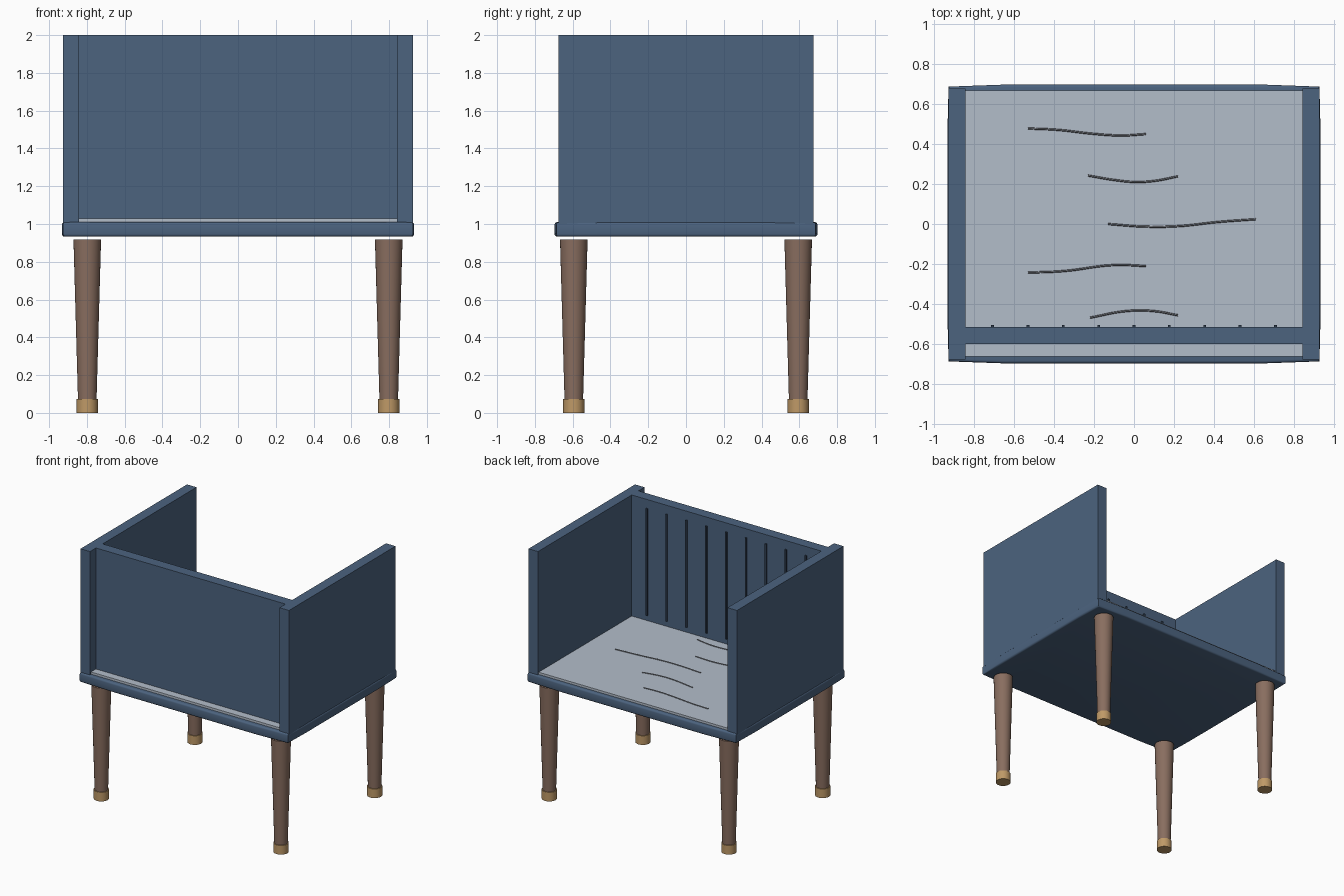
import bpy, bmesh, math
from mathutils import Vector

if "Cube" in bpy.data.objects:
    bpy.data.objects.remove(bpy.data.objects["Cube"])


def material(name, rgb):
    m = bpy.data.materials.new(name)
    m.use_nodes = True
    m.diffuse_color = (*rgb, 1)
    m.node_tree.nodes["Principled BSDF"].inputs["Base Color"].default_value = (*rgb, 1)
    return m


BLUE = material("slate blue", (0.072, 0.125, 0.212))
GROOVE = material("dark blue", (0.03, 0.05, 0.085))
MARBLE = material("pale marble", (0.45, 0.51, 0.59))
VEIN = material("vein grey", (0.15, 0.16, 0.18))
WOOD = material("walnut", (0.25, 0.155, 0.115))
BRASS = material("brass", (0.52, 0.32, 0.135))


def finish(name, bm, mat, smooth=False):
    bmesh.ops.recalc_face_normals(bm, faces=bm.faces)
    mesh = bpy.data.meshes.new(name)
    bm.to_mesh(mesh)
    bm.free()
    mesh.materials.append(mat)
    ob = bpy.data.objects.new(name, mesh)
    bpy.context.collection.objects.link(ob)
    if smooth:
        bpy.ops.object.select_all(action='DESELECT')
        ob.select_set(True)
        bpy.context.view_layer.objects.active = ob
        bpy.ops.object.shade_smooth_by_angle(angle=math.radians(35))
    return ob


def box(name, lo, hi, mat):
    bm = bmesh.new()
    bmesh.ops.create_cube(bm, size=1)
    lo, hi = Vector(lo), Vector(hi)
    for v in bm.verts:
        v.co = (lo + hi) / 2 + v.co * (hi - lo)
    return finish(name, bm, mat)


def cone(name, x, y, z0, z1, r0, r1, mat):
    bm = bmesh.new()
    bmesh.ops.create_cone(bm, cap_ends=True, segments=32,
                          radius1=r0, radius2=r1, depth=z1 - z0)
    bmesh.ops.translate(bm, verts=bm.verts, vec=(x, y, (z0 + z1) / 2))
    return finish(name, bm, mat, True)


# Base board: slightly bowed outline with rounded edges
quarter = [(0.932, 0.45), (0.926, 0.686), (0.65, 0.696)]
outline = []
for sx, sy in ((1, 1), (-1, 1), (-1, -1), (1, -1)):
    pts = quarter if sx * sy > 0 else quarter[::-1]
    outline += [(sx * x, sy * y) for x, y in pts]
bm = bmesh.new()
face = bm.faces.new([bm.verts.new((x, y, 0.933)) for x, y in outline])
ext = bmesh.ops.extrude_face_region(bm, geom=[face])
bmesh.ops.translate(bm, vec=(0, 0, 0.077),
                    verts=[g for g in ext["geom"] if isinstance(g, bmesh.types.BMVert)])
rims = [e for e in bm.edges if abs(e.verts[0].co.z - e.verts[1].co.z) < 1e-5]
bmesh.ops.bevel(bm, geom=rims, offset=0.014, segments=3, affect='EDGES', profile=0.5)
finish("base_board", bm, BLUE, True)

# Side panels
for side, s in (("left", 1), ("right", -1)):
    xs = sorted((s * 0.842, s * 0.926))
    box(side + "_panel", (xs[0], -0.676, 1.0), (xs[1], 0.676, 2.0), BLUE)

# Upright panel across the front, with vertical slats on its inner face
box("cross_panel", (-0.842, -0.6, 1.028), (0.842, -0.514, 2.0), BLUE)
for i in range(9):
    x = (i - 4) * 0.1765
    box(f"slat_{i + 1}", (x - 0.007, -0.516, 1.07), (x + 0.007, -0.504, 1.93), GROOVE)

# Marble top
box("marble_slab", (-0.842, -0.662, 1.005), (0.842, 0.667, 1.028), MARBLE)

# Marble veins: thin round strands lying on the slab
veins = [
    [(-0.53, 0.477), (-0.38, 0.47), (-0.2, 0.45), (-0.06, 0.442), (0.06, 0.449)],
    [(-0.23, 0.242), (-0.1, 0.22), (0.0, 0.21), (0.1, 0.215), (0.22, 0.238)],
    [(-0.13, 0.0), (0.05, -0.013), (0.22, -0.011), (0.42, 0.01), (0.61, 0.024)],
    [(-0.53, -0.243), (-0.35, -0.235), (-0.1, -0.205), (0.06, -0.21)],
    [(-0.22, -0.468), (-0.04, -0.435), (0.1, -0.435), (0.22, -0.456)],
]
for i, pts in enumerate(veins):
    curve = bpy.data.curves.new(f"vein_{i + 1}", 'CURVE')
    curve.dimensions = '3D'
    curve.bevel_depth = 0.005
    curve.bevel_resolution = 1
    curve.use_fill_caps = True
    spline = curve.splines.new('BEZIER')
    spline.bezier_points.add(len(pts) - 1)
    for p, (x, y) in zip(spline.bezier_points, pts):
        p.co = (x, y, 1.028)
        p.handle_left_type = p.handle_right_type = 'AUTO'
    spline.resolution_u = 6
    curve.materials.append(VEIN)
    bpy.context.collection.objects.link(bpy.data.objects.new(f"vein_{i + 1}", curve))

# Tapered legs with brass feet
for fb, sy in (("front", -1), ("back", 1)):
    for lr, sx in (("left", 1), ("right", -1)):
        x, y = sx * 0.798, sy * 0.594
        cone(f"{fb}_{lr}_leg", x, y, 0.03, 0.917, 0.048, 0.073, WOOD)
        cone(f"{fb}_{lr}_foot", x, y, 0.0, 0.073, 0.056, 0.056, BRASS)
